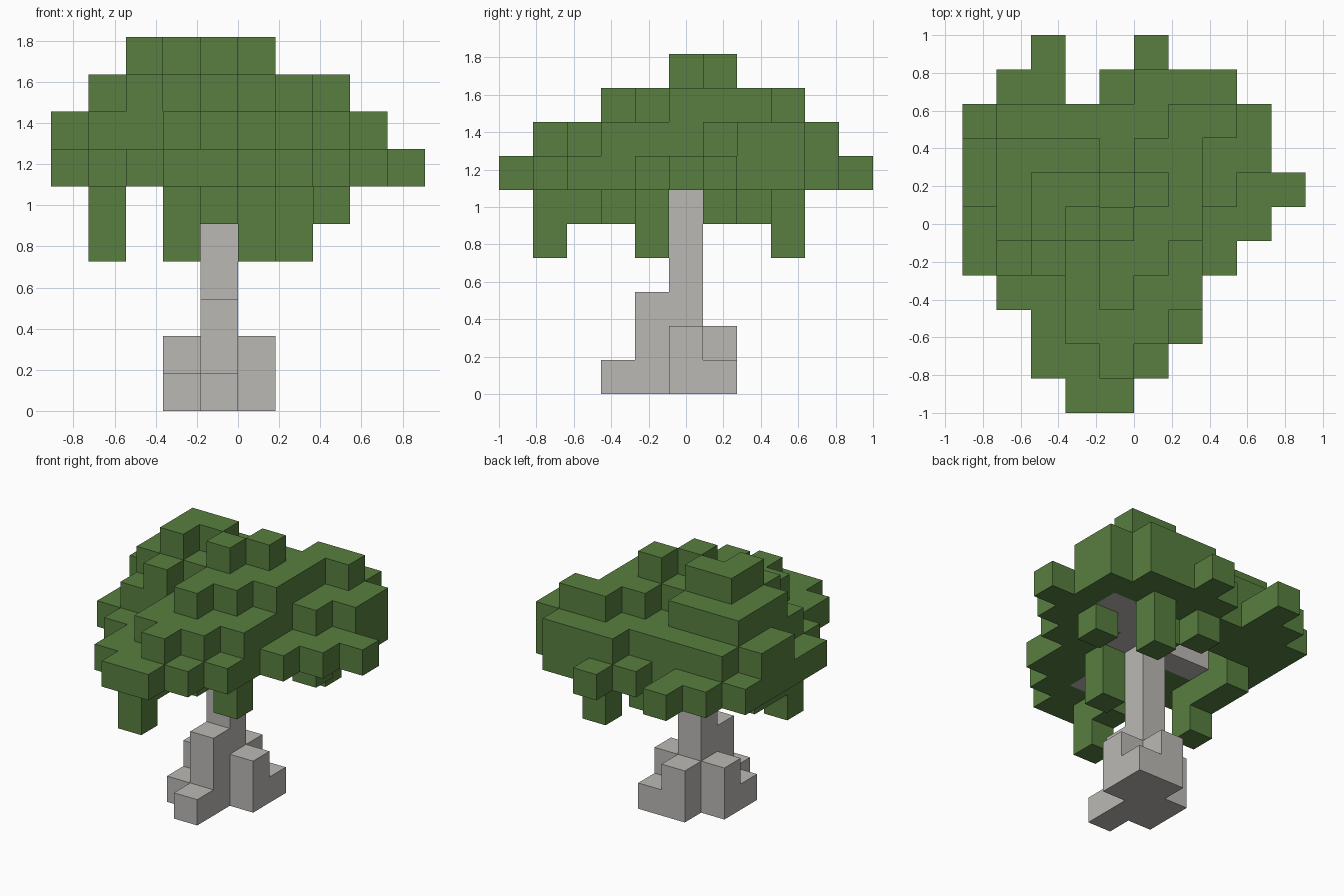
import bpy
import bmesh
import math
from mathutils import Vector

if "Cube" in bpy.data.objects:
    bpy.data.objects.remove(bpy.data.objects["Cube"])

U = 2 / 11                        # edge of one cube
ORIGIN = Vector((-5 * U, -1, 0))  # corner of cell (0, 0, 0)
SIDES = [Vector(d) for d in ((1, 0, 0), (-1, 0, 0), (0, 1, 0),
                             (0, -1, 0), (0, 0, 1), (0, 0, -1))]


def material(name, color):
    m = bpy.data.materials.new(name)
    m.diffuse_color = (*color, 1)
    m.use_nodes = True
    m.node_tree.nodes["Principled BSDF"].inputs["Base Color"].default_value = m.diffuse_color
    return m


def cube_shell(name, cells, solid, mat):
    """Outer skin of a set of cubes, with flat areas merged."""
    bm = bmesh.new()
    for c in sorted(cells):
        for n in SIDES:
            if tuple(int(a + b) for a, b in zip(c, n)) in solid:
                continue
            u = Vector((n.y, n.z, n.x))
            v = n.cross(u)
            mid = Vector(c) + Vector((.5, .5, .5)) + n / 2
            corners = [mid + (u * a + v * b) / 2
                       for a, b in ((-1, -1), (1, -1), (1, 1), (-1, 1))]
            bm.faces.new([bm.verts.new(ORIGIN + p * U) for p in corners])
    bmesh.ops.remove_doubles(bm, verts=bm.verts, dist=1e-4)
    bmesh.ops.dissolve_limit(bm, angle_limit=math.radians(1),
                             verts=bm.verts, edges=bm.edges)
    me = bpy.data.meshes.new(name)
    bm.to_mesh(me)
    bm.free()
    me.materials.append(mat)
    ob = bpy.data.objects.new(name, me)
    bpy.context.collection.objects.link(ob)


# Trunk and roots: cell -> height in cubes
roots = {(4, 5): 7, (4, 4): 3, (4, 3): 1, (5, 5): 2,
         (5, 6): 1, (4, 6): 2, (3, 5): 2, (3, 4): 1}
trunk = {(i, j, k) for (i, j), h in roots.items() for k in range(h)}

# Branches spreading from the trunk under the crown
branches = [(4, 4), (4, 3), (4, 2), (5, 5), (5, 6), (6, 6), (6, 7), (7, 7),
            (3, 5), (2, 5)]
trunk |= {(i, j, 6) for i, j in branches}

# Crown: top layer of every column, rows run front to back
crown = ["...66.....",
         "..6676....",
         "..67776...",
         ".667877...",
         "67878876..",
         "689898866.",
         "7899898766",
         "788878877.",
         "677777887.",
         ".66.6777..",
         "..6..6...."]
leaves = {(i, j, k) for j, row in enumerate(crown)
          for i, h in enumerate(row) if h != "."
          for k in range(6, int(h) + 1)}
leaves -= {(2, 6, 6), (3, 6, 6)}   # hollow beside a branch

# Clumps hanging below the crown, some two cubes long
for i, j in ((6, 8), (5, 4), (3, 1), (1, 4)):
    leaves |= {(i, j, 4), (i, j, 5)}
for i, j in ((7, 6), (4, 8), (5, 7), (3, 2), (4, 3), (4, 4), (1, 5), (1, 6)):
    leaves.add((i, j, 5))
leaves -= trunk

solid = trunk | leaves
cube_shell("trunk", trunk, solid, material("pale_grey_bark", (.50, .485, .46)))
cube_shell("foliage", leaves, solid, material("leaf_green", (.098, .212, .050)))
